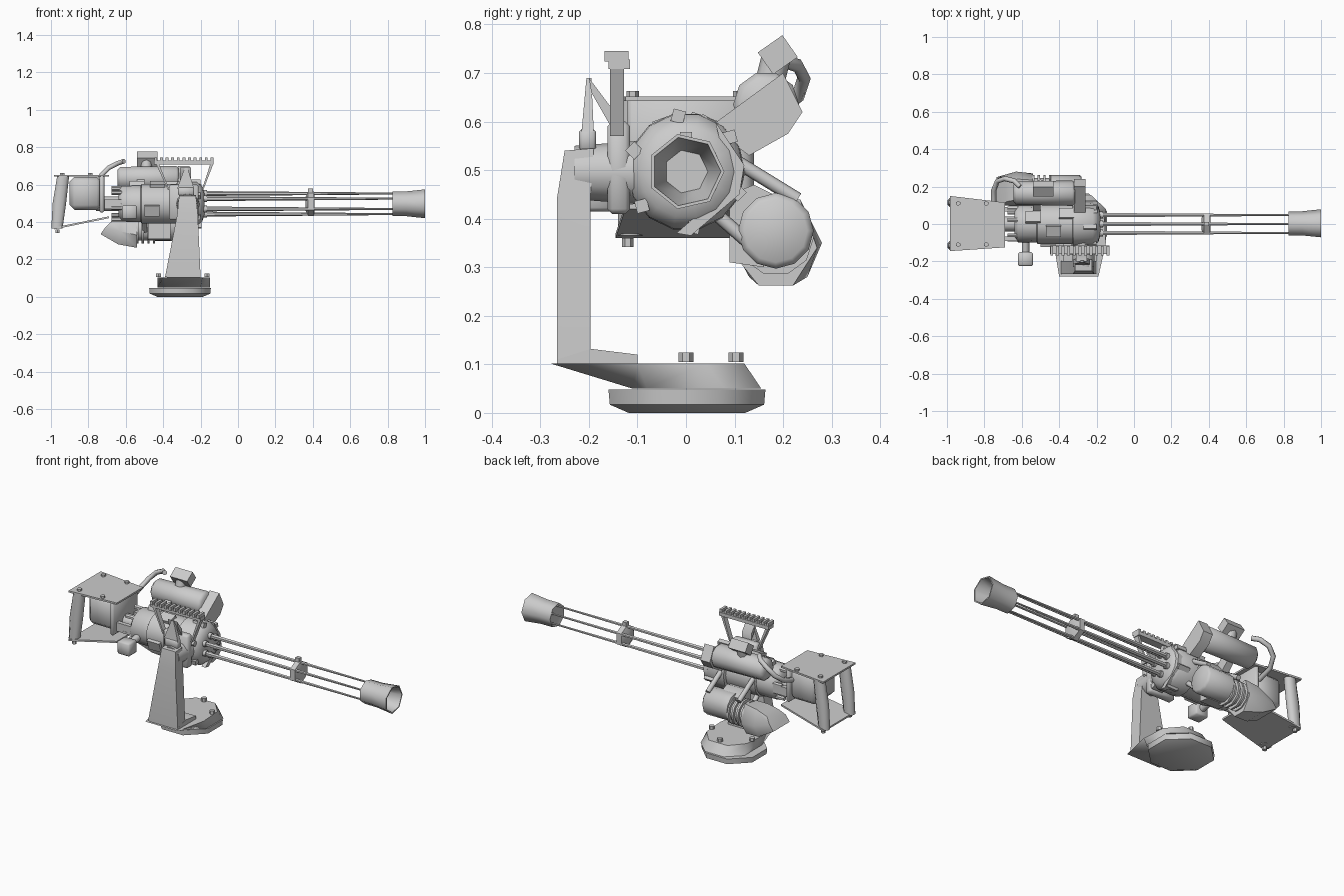
import bpy, bmesh
from math import sin, cos, pi, radians
from mathutils import Vector, Matrix

AX = 0.497  # height of the barrel axis


def finish(name, bm):
    bmesh.ops.recalc_face_normals(bm, faces=bm.faces)
    me = bpy.data.meshes.new(name)
    bm.to_mesh(me)
    bm.free()
    ob = bpy.data.objects.new(name, me)
    bpy.context.collection.objects.link(ob)
    return ob


def rod(name, a, b, r1, r2=None, n=8, spin=0):
    """Cylinder or cone from point a to point b."""
    a, b = Vector(a), Vector(b)
    bm = bmesh.new()
    bmesh.ops.create_cone(bm, cap_ends=True, segments=n, radius1=r1,
                          radius2=r1 if r2 is None else r2, depth=(b - a).length)
    q = (b - a).to_track_quat('Z', 'Y').to_matrix().to_4x4()
    bm.transform(Matrix.Translation((a + b) / 2) @ q @ Matrix.Rotation(radians(spin), 4, 'Z'))
    return finish(name, bm)


def box(name, x, y, z, roll=0, bevel=0):
    """Box from min/max pairs, optionally rolled about x."""
    bm = bmesh.new()
    bmesh.ops.create_cube(bm, size=1)
    bm.transform(Matrix.Diagonal((x[1] - x[0], y[1] - y[0], z[1] - z[0], 1)))
    if bevel:
        bmesh.ops.bevel(bm, geom=bm.edges[:], offset=bevel, segments=1, affect='EDGES')
    bm.transform(Matrix.Translation((sum(x) / 2, sum(y) / 2, sum(z) / 2)) @ Matrix.Rotation(radians(roll), 4, 'X'))
    return finish(name, bm)


def loft(name, rings):
    """Skin between closed rings of equal point count, capped at both ends."""
    bm = bmesh.new()
    vs = [[bm.verts.new(p) for p in r] for r in rings]
    n = len(vs[0])
    for a, b in zip(vs, vs[1:]):
        for i in range(n):
            bm.faces.new((a[i], a[(i + 1) % n], b[(i + 1) % n], b[i]))
    bm.faces.new(vs[0])
    bm.faces.new(vs[-1])
    return finish(name, bm)


def prism(name, pts, axis, lo, hi):
    """Extrude a 2D profile along x or y."""
    put = {'x': lambda p, t: (t, p[0], p[1]), 'y': lambda p, t: (p[0], t, p[1])}[axis]
    return loft(name, [[put(p, t) for p in pts] for t in (lo, hi)])


def lathe(name, prof, n, y=0, z=AX, spin=0):
    """Revolve (x, radius) rings about an x-parallel axis."""
    return loft(name, [[(x, y + r * cos(spin + 2 * pi * i / n), z + r * sin(spin + 2 * pi * i / n))
                        for i in range(n)] for x, r in prof])


def tube(name, pts, r):
    cu = bpy.data.curves.new(name, 'CURVE')
    cu.dimensions, cu.bevel_depth, cu.bevel_resolution = '3D', r, 1
    cu.use_fill_caps = True
    sp = cu.splines.new('POLY')
    sp.points.add(len(pts) - 1)
    for p, c in zip(sp.points, pts):
        p.co = (*c, 1)
    ob = bpy.data.objects.new(name, cu)
    bpy.context.collection.objects.link(ob)


# barrel cluster, clamp and muzzle shroud
for i in range(6):
    a = radians(30 + 60 * i)
    y, z = 0.055 * cos(a), 0.055 * sin(a)
    rod("barrel", (-0.2, y, AX + z), (0.86, y, AX + z), 0.013, 0.005, 6)
    rod("barrel_sleeve", (-0.22, y, AX + z), (-0.165, y, AX + z), 0.018, n=8)
lathe("barrel_clamp", [(0.36, 0.035), (0.375, 0.066), (0.405, 0.066), (0.41, 0.05)], 6, spin=pi / 6)
box("clamp_lug", (0.375, 0.4), (-0.012, 0.012), (0.555, 0.578))
lathe("muzzle_shroud", [(0.83, 0.05), (0.825, 0.068), (0.90, 0.068), (1.0, 0.079), (1.0, 0.072), (0.87, 0.045)], 7)

# rotor housing
lathe("rotor_housing", [(-0.64, 0.07), (-0.62, 0.098), (-0.52, 0.1), (-0.515, 0.108), (-0.33, 0.108),
                        (-0.325, 0.122), (-0.22, 0.12), (-0.19, 0.095), (-0.18, 0.06)], 14)
lathe("rear_shaft", [(-0.76, 0.04), (-0.63, 0.04)], 10)
for i in range(6):
    a = radians(15 + 60 * i)
    y, z = 0.085 * cos(a), AX + 0.085 * sin(a)
    rod("rear_stud", (-0.675, y, z), (-0.62, y, z), 0.012, n=6)
    b = a + 0.4
    y, z = 0.115 * cos(b), AX + 0.115 * sin(b)
    box("housing_lug", (-0.27, -0.2), (y - 0.013, y + 0.013), (z - 0.013, z + 0.013), 15 + 60 * i)
for x, deg in ((-0.58, 70), (-0.47, 110), (-0.4, 60), (-0.5, 200)):
    a = radians(deg)
    y, z = 0.105 * cos(a), AX + 0.105 * sin(a)
    box("cover_block", (x, x + 0.08), (y - 0.03, y + 0.03), (z - 0.015, z + 0.015), deg - 90)
box("side_plate", (-0.37, -0.21), (-0.162, -0.115), (0.41, 0.6), bevel=0.01)
prism("front_strap", [(0.06, 0.6), (0.12, 0.51), (0.11, 0.45), (0.01, 0.365), (-0.02, 0.37),
                      (0.06, 0.44), (0.085, 0.5)], 'x', -0.22, -0.195)

# drive motor on the upper left, rolled 45 degrees
lathe("drive_motor", [(-0.645, 0.045), (-0.63, 0.062), (-0.33, 0.068), (-0.315, 0.055)], 10, 0.165, 0.635)
prism("motor_mount", [(0.05, 0.59), (0.13, 0.53), (0.21, 0.575), (0.24, 0.62), (0.2, 0.7)], 'x', -0.32, -0.26)
box("motor_strap", (-0.54, -0.5), (0.08, 0.14), (0.54, 0.64), -45)
box("motor_connector", (-0.54, -0.43), (0.158, 0.22), (0.71, 0.765), 35)
rod("motor_neck", (-0.49, 0.17, 0.67), (-0.49, 0.185, 0.73), 0.03)
tube("power_hose", [(-0.75, 0.09, 0.58), (-0.75, 0.18, 0.61), (-0.73, 0.23, 0.65), (-0.69, 0.243, 0.69),
                    (-0.64, 0.23, 0.715), (-0.61, 0.2, 0.725)], 0.014)

# ammunition feeder on the lower left: drum, ribbed neck, flared chute
lathe("feeder_drum", [(-0.45, 0.06), (-0.445, 0.078), (-0.29, 0.078), (-0.28, 0.065)], 12, 0.185, 0.375)
lathe("feeder_neck", [(-0.56, 0.062), (-0.44, 0.062)], 10, 0.185, 0.36)
for i in range(4):
    x = -0.545 + 0.03 * i
    lathe("feeder_rib", [(x, 0.078), (x + 0.012, 0.078)], 10, 0.185, 0.36)
loft("feeder_chute", [[(-0.735, 0.1, 0.335), (-0.735, 0.25, 0.335), (-0.71, 0.25, 0.37), (-0.68, 0.23, 0.4),
                       (-0.68, 0.12, 0.4), (-0.71, 0.1, 0.37)],
                      [(-0.64, 0.13, 0.28), (-0.64, 0.25, 0.28), (-0.63, 0.28, 0.35), (-0.62, 0.24, 0.43),
                       (-0.62, 0.13, 0.42), (-0.63, 0.095, 0.35)],
                      [(-0.54, 0.15, 0.262), (-0.54, 0.22, 0.262), (-0.54, 0.27, 0.34), (-0.54, 0.235, 0.44),
                       (-0.54, 0.13, 0.42), (-0.54, 0.095, 0.33)]])
prism("feeder_bridge", [(0.09, 0.31), (0.09, 0.45), (0.14, 0.47), (0.2, 0.44), (0.16, 0.3)], 'x', -0.48, -0.36)
for x in (-0.5, -0.3):
    rod("feeder_upper_strut", (x, 0.1, 0.52), (x, 0.23, 0.44), 0.014)
    rod("feeder_lower_strut", (x, 0.05, 0.42), (x, 0.13, 0.35), 0.014)

# rear control unit with twin grips
box("control_box", (-0.9, -0.73), (-0.1, 0.1), (0.465, 0.64), bevel=0.025)
box("control_frame", (-0.74, -0.715), (-0.12, 0.11), (0.45, 0.65), bevel=0.008)
loft("top_plate", [[(-0.985, -0.145, z), (-0.985, 0.15, z), (-0.69, 0.115, z), (-0.69, -0.125, z)]
                   for z in (0.642, 0.652)])
loft("bottom_plate", [[(-0.985, -0.145, 0.36 + t), (-0.985, 0.145, 0.36 + t), (-0.69, 0.115, 0.42 + t),
                       (-0.69, -0.125, 0.42 + t)] for t in (0, 0.01)])
for s in (-1, 1):
    loft("hand_grip", [[(x + dx, s * 0.115 + dy, z) for dx, dy in
                        ((-w, -0.01), (-w * .5, -0.025), (w * .5, -0.025), (w, -0.01),
                         (w, 0.01), (w * .5, 0.025), (-w * .5, 0.025), (-w, 0.01))]
                       for x, z, w in ((-0.968, 0.365, 0.03), (-0.955, 0.5, 0.036), (-0.935, 0.645, 0.032))])
    for x in (-0.94, -0.79):
        rod("plate_bolt", (x, s * 0.11, 0.648), (x, s * 0.11, 0.663), 0.013, n=6)
    rod("lower_bolt", (-0.965, s * 0.12, 0.342), (-0.965, s * 0.12, 0.36), 0.012, n=6)
    box("link_bracket", (-0.74, -0.62), (s * 0.08 - 0.012, s * 0.08 + 0.012), (0.47, 0.52))

# toothed accessory rail on two slanted legs
box("rail", (-0.45, -0.13), (-0.16, -0.115), (0.708, 0.728))
for i in range(11):
    x = -0.447 + 0.03 * i
    box("rail_tooth", (x, x + 0.015), (-0.168, -0.118), (0.724, 0.745))
for xt, xb in ((-0.43, -0.37), (-0.14, -0.19)):
    prism("rail_leg", [(xt - 0.008, 0.71), (xt + 0.008, 0.71), (xb + 0.004, 0.57), (xb - 0.004, 0.57)],
          'y', -0.157, -0.128)

# small side box
box("side_box", (-0.62, -0.54), (-0.225, -0.15), (0.415, 0.49), bevel=0.008)
rod("side_box_pin", (-0.58, -0.2, 0.45), (-0.58, -0.09, 0.47), 0.02)

# pivot and upright arm
rod("pivot", (-0.27, -0.23, 0.495), (-0.27, -0.1, 0.495), 0.055, 0.065, n=12)
loft("mount_arm", [[(a, -0.266, z), (b, -0.266, z), (b, -0.197, z), (a, -0.197, z)]
                   for a, b, z in ((-0.39, -0.2, 0.105), (-0.325, -0.215, 0.44))]
     + [[(-0.315, -0.25, 0.54), (-0.225, -0.25, 0.54), (-0.225, -0.19, 0.545), (-0.315, -0.19, 0.545)]])
box("arm_head", (-0.32, -0.235), (-0.22, -0.185), (0.54, 0.585), bevel=0.006)
loft("arm_fork", [[(-0.325, -0.215, 0.58), (-0.235, -0.215, 0.58), (-0.235, -0.19, 0.58), (-0.325, -0.19, 0.58)],
                  [(-0.285, -0.205, 0.69), (-0.27, -0.205, 0.69), (-0.27, -0.195, 0.69), (-0.285, -0.195, 0.69)]])
prism("fork_brace", [(-0.2, 0.69), (-0.155, 0.63), (-0.155, 0.59), (-0.195, 0.66)], 'x', -0.31, -0.25)
prism("arm_foot", [(-0.266, 0.1), (-0.1, 0.1), (-0.1, 0.12), (-0.197, 0.132), (-0.266, 0.11)], 'x', -0.38, -0.2)

# base turntable
top = [(-0.4, -0.28), (-0.19, -0.28), (-0.15, -0.1), (-0.16, 0.04), (-0.23, 0.12),
       (-0.35, 0.12), (-0.42, 0.04), (-0.43, -0.1)]
low = [(-0.38, -0.11), (-0.2, -0.11), (-0.15, -0.08), (-0.15, 0.08), (-0.23, 0.155),
       (-0.35, 0.155), (-0.43, 0.08), (-0.43, -0.08)]
loft("swivel_plate", [[(x, y, 0.05) for x, y in low], [(x, y, 0.102) for x, y in top]])
loft("base_disc", [[(-0.31 + r * 1.02 * cos(2 * pi * i / 8 + pi / 8), 0.002 + r * sin(2 * pi * i / 8 + pi / 8), z)
                    for i in range(8)] for r, z in ((0.13, 0.0), (0.172, 0.017), (0.175, 0.048))])
for x, y in ((-0.425, 0), (-0.165, 0), (-0.29, 0.103)):
    rod("base_bolt", (x, y, 0.105), (x, y, 0.124), 0.015, n=6)

# smooth the round parts, keep hard edges
bpy.ops.object.select_all(action='DESELECT')
for ob in bpy.context.scene.objects:
    if ob.type == 'MESH':
        ob.select_set(True)
        bpy.context.view_layer.objects.active = ob
bpy.ops.object.shade_smooth_by_angle(angle=radians(55))
